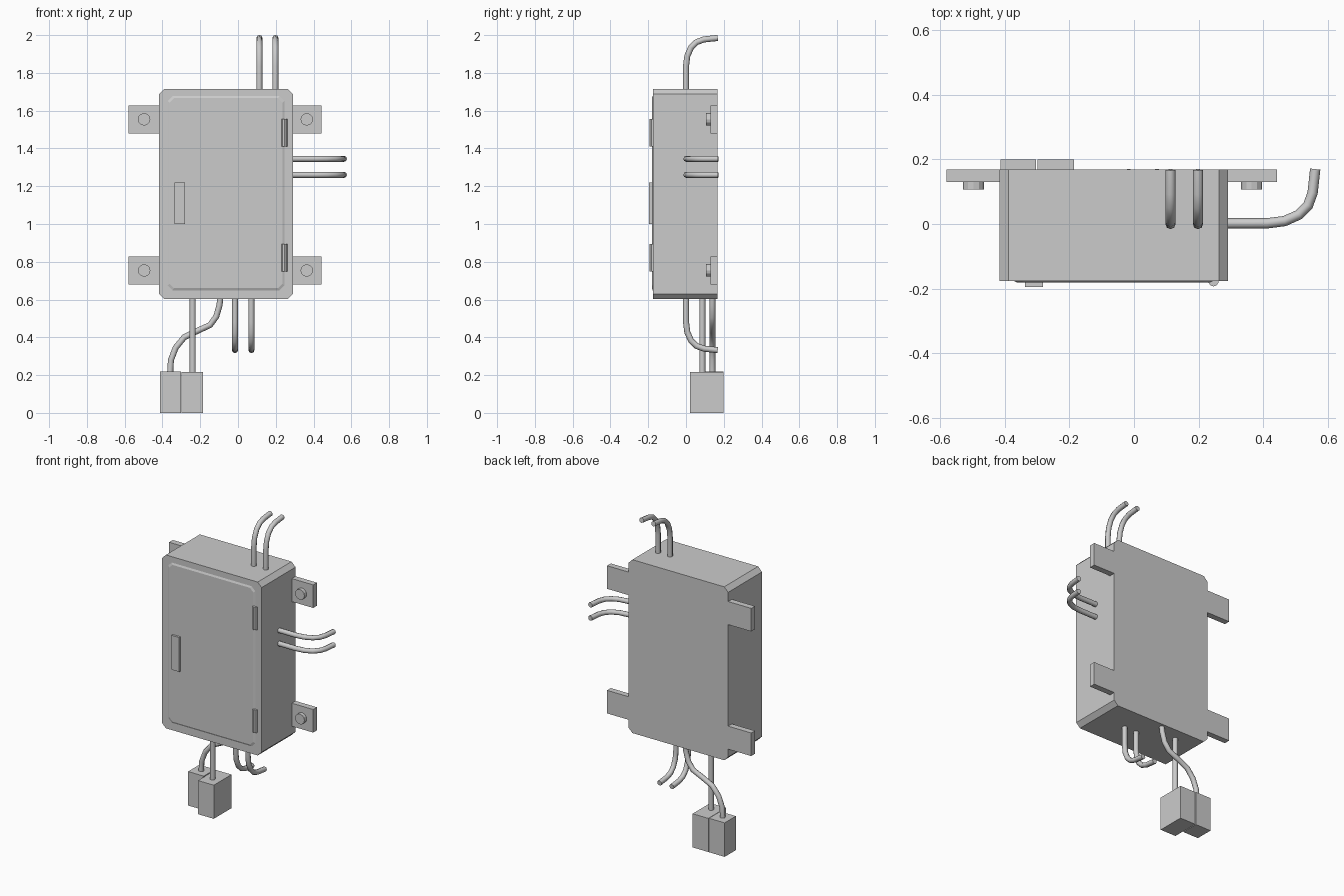
import bpy, bmesh
from math import pi

if "Cube" in bpy.data.objects:
    bpy.data.objects.remove(bpy.data.objects["Cube"])


def link(name, bm):
    bmesh.ops.recalc_face_normals(bm, faces=bm.faces)
    me = bpy.data.meshes.new(name)
    bm.to_mesh(me)
    bm.free()
    ob = bpy.data.objects.new(name, me)
    bpy.context.collection.objects.link(ob)
    return ob


def octagon(x0, x1, z0, z1, c):
    return [(x0 + c, z0), (x1 - c, z0), (x1, z0 + c), (x1, z1 - c),
            (x1 - c, z1), (x0 + c, z1), (x0, z1 - c), (x0, z0 + c)]


def loft(name, rings):
    """Solid through (y, profile) rings, back to front."""
    bm = bmesh.new()
    loops = [[bm.verts.new((x, y, z)) for x, z in prof] for y, prof in rings]
    n = len(loops[0])
    for a, b in zip(loops, loops[1:]):
        for i in range(n):
            j = (i + 1) % n
            bm.faces.new((a[i], a[j], b[j], b[i]))
    bm.faces.new(loops[0])
    bm.faces.new(loops[-1])
    return link(name, bm)


def box(name, x0, x1, y0, y1, z0, z1):
    prof = [(x0, z0), (x1, z0), (x1, z1), (x0, z1)]
    return loft(name, [(y1, prof), (y0, prof)])


def cylinder(name, loc, r, depth, sides, rot=(0, 0, 0)):
    bpy.ops.mesh.primitive_cylinder_add(vertices=sides, radius=r, depth=depth,
                                        location=loc, rotation=rot)
    bpy.context.object.name = name


def cable(name, pts, r=0.016):
    cu = bpy.data.curves.new(name, 'CURVE')
    cu.dimensions = '3D'
    cu.bevel_depth = r
    cu.bevel_resolution = 2
    cu.use_fill_caps = True
    sp = cu.splines.new('POLY')
    sp.points.add(len(pts) - 1)
    for p, co in zip(sp.points, pts):
        p.co = (*co, 1)
    sp.use_smooth = True
    ob = bpy.data.objects.new(name, cu)
    bpy.context.collection.objects.link(ob)


# Cabinet shell with chamfered corners
shell = octagon(-0.417, 0.291, 0.602, 1.715, 0.028)
loft("cabinet", [(0.168, shell), (-0.176, shell)])

# Thin door with bevelled rim
outer = octagon(-0.373, 0.246, 0.649, 1.677, 0.026)
inner = octagon(-0.362, 0.235, 0.66, 1.666, 0.023)
loft("door", [(-0.172, outer), (-0.176, outer), (-0.181, inner)])
box("door_handle", -0.337, -0.281, -0.195, -0.172, 1.0, 1.22)

# Hinges
for z in (0.822, 1.482):
    cylinder("hinge", (0.246, -0.177, z), 0.016, 0.146, 10)

# Mounting tabs with bolts
for z in (0.754, 1.554):
    for x0, x1, bx in ((-0.581, -0.41, -0.497), (0.285, 0.443, 0.364)):
        box("mounting_tab", x0, x1, 0.13, 0.168, z - 0.074, z + 0.074)
        cylinder("bolt", (bx, 0.122, z), 0.033, 0.03, 12, (pi / 2, 0, 0))

# Cables bending back to the wall: (distance out, y)
bend = [(-0.02, 0.0), (0.12, 0.0), (0.175, 0.007), (0.22, 0.027),
        (0.248, 0.056), (0.262, 0.095), (0.27, 0.168)]
for x in (0.113, 0.198):
    cable("top_cable", [(x, y, 1.715 + d) for d, y in bend])
for x in (-0.016, 0.071):
    cable("bottom_cable", [(x, y, 0.602 - d) for d, y in bend])
for z in (1.26, 1.345):
    cable("side_cable", [(0.291 + d, y + 0.002, z) for d, y in bend])

# Plug blocks and their leads
box("plug_left", -0.414, -0.303, 0.085, 0.199, 0, 0.218)
box("plug_right", -0.298, -0.186, 0.02, 0.199, 0, 0.216)
cable("straight_lead", [(-0.24, 0.087, 0.62), (-0.24, 0.087, 0.2)])
sway = [(-0.092, 0.62), (-0.098, 0.57), (-0.115, 0.51), (-0.148, 0.465),
        (-0.22, 0.432), (-0.285, 0.4), (-0.33, 0.345), (-0.355, 0.28),
        (-0.36, 0.2)]
cable("curved_lead", [(x, 0.14, z) for x, z in sway])
